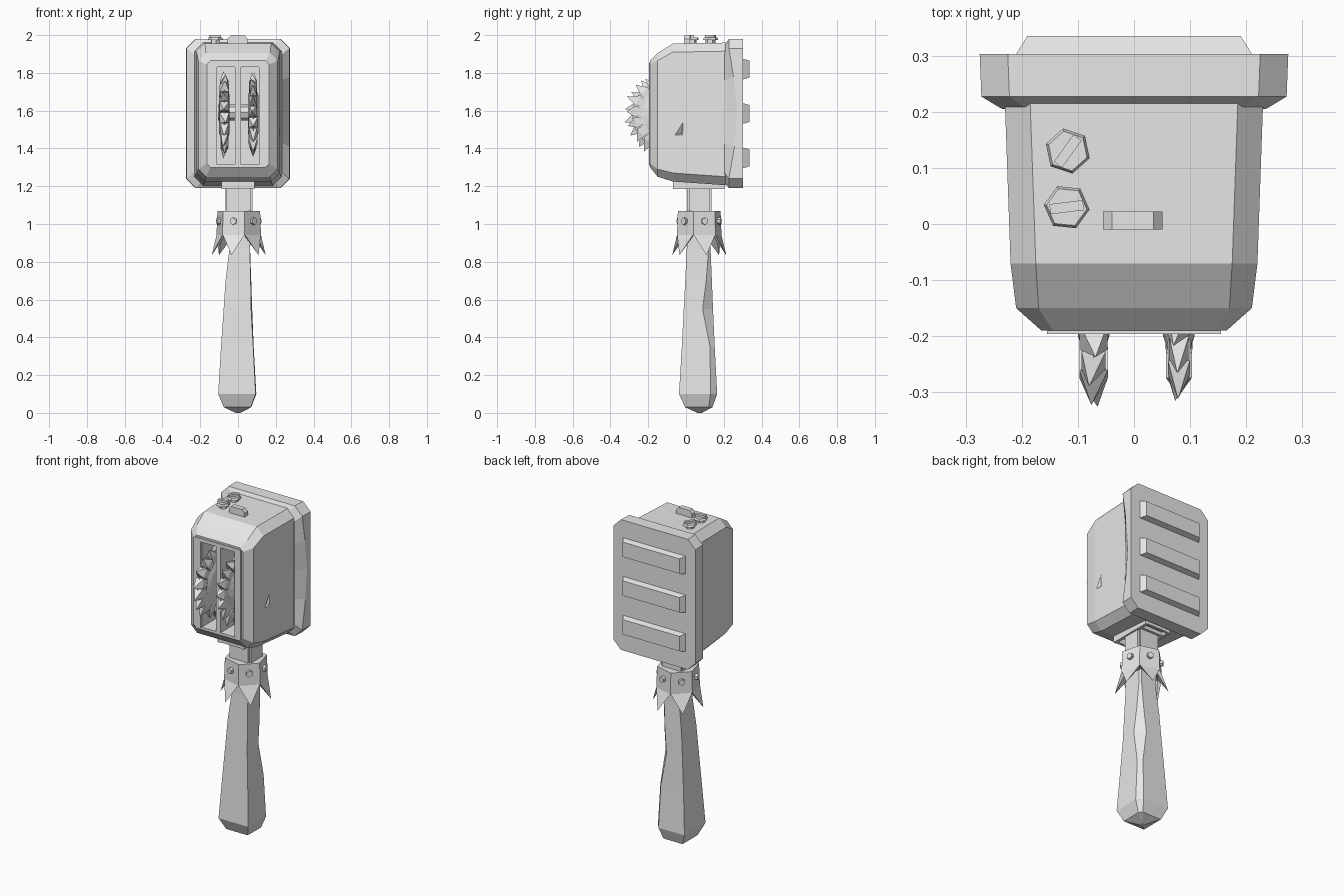
import bpy, bmesh, math, random
from mathutils import Matrix, Vector

random.seed(4)
if "Cube" in bpy.data.objects:
    bpy.data.objects.remove(bpy.data.objects["Cube"])

grey = bpy.data.materials.new("plain_grey")
grey.use_nodes = True
grey.diffuse_color = (0.8, 0.8, 0.8, 1)
grey.node_tree.nodes["Principled BSDF"].inputs["Base Color"].default_value = (0.8, 0.8, 0.8, 1)


def finish(name, bm):
    bmesh.ops.recalc_face_normals(bm, faces=bm.faces)
    mesh = bpy.data.meshes.new(name)
    bm.to_mesh(mesh)
    bm.free()
    mesh.materials.append(grey)
    ob = bpy.data.objects.new(name, mesh)
    bpy.context.collection.objects.link(ob)
    return ob


def hull(bm, points):
    verts = [bm.verts.new(p) for p in points]
    res = bmesh.ops.convex_hull(bm, input=verts)
    spare = {g for g in res["geom_interior"] + res["geom_unused"] if isinstance(g, bmesh.types.BMVert)}
    bmesh.ops.delete(bm, geom=list(spare), context='VERTS')


def box(bm, x0, x1, y0, y1, z0, z1):
    hull(bm, [(x, y, z) for x in (x0, x1) for y in (y0, y1) for z in (z0, z1)])


def cylinder(bm, centre, axis, radius, depth, sides, turn=0, top=None):
    rot = Vector(axis).to_track_quat('Z', 'Y').to_matrix().to_4x4()
    bmesh.ops.create_cone(bm, cap_ends=True, segments=sides, radius1=radius,
                          radius2=radius if top is None else top, depth=depth,
                          matrix=Matrix.Translation(centre) @ rot @ Matrix.Rotation(turn, 4, 'Z'))


def loft(bm, rings):
    rows = [[bm.verts.new(p) for p in ring] for ring in rings]
    n = len(rows[0])
    for a, b in zip(rows, rows[1:]):
        for i in range(n):
            j = (i + 1) % n
            bm.faces.new((a[i], a[j], b[j], b[i]))
    bm.faces.new(rows[0])
    bm.faces.new(rows[-1])


def octagon(y, hx, z0, z1, c):
    return [(s * x, y, z) for s in (-1, 1)
            for x, z in ((hx, z0 + c), (hx, z1 - c), (hx - c, z0), (hx - c, z1))]


# Housing: bevelled box with two blade slots and a small dent
bm = bmesh.new()
hull(bm, octagon(-.19, .165, 1.30, 1.865, .02) + octagon(-.15, .21, 1.25, 1.905, .04)
     + octagon(-.07, .22, 1.225, 1.955, .045) + octagon(.215, .23, 1.205, 1.96, .045))
bmesh.ops.dissolve_limit(bm, angle_limit=.01, verts=bm.verts, edges=bm.edges)
housing = finish("housing", bm)

bm = bmesh.new()
for s in (-1, 1):
    box(bm, *sorted((s * .016, s * .11)), -.3, 0, 1.315, 1.83)
hull(bm, [(.24, -.1, 1.46), (.24, -.005, 1.6), (.24, -.01, 1.46), (.205, -.025, 1.48)])
cutter = finish("slot_cutter", bm)
cutter.hide_render = True
mod = housing.modifiers.new("slots", 'BOOLEAN')
mod.operation, mod.solver, mod.object = 'DIFFERENCE', 'EXACT', cutter
bpy.context.view_layer.objects.active = housing
bpy.ops.object.modifier_apply(modifier="slots")
bpy.data.objects.remove(cutter)

# Raised rim around the slots
bm = bmesh.new()
for s in (-1, 1):
    box(bm, *sorted((s * .115, s * .155)), -.196, -.185, 1.31, 1.855)
box(bm, -.155, .155, -.196, -.185, 1.835, 1.855)
finish("slot_rim", bm)


# Back plate: chamfered slab whose front edge is worn on one side
def plate_ring(hx, z0, z1, c, y, wear):
    right = [(hx, y + wear * w, z0 + c + (z1 - z0 - 2 * c) * t)
             for t, w in ((0, 0), (.25, .03), (.52, .045), (.78, .025), (1, 0))]
    return ([(-hx + c, y, z0), (hx - c, y, z0)] + right
            + [(hx - c, y, z1), (-hx + c, y, z1), (-hx, y, z1 - c), (-hx, y, z0 + c)])


bm = bmesh.new()
loft(bm, [plate_ring(.235, 1.225, 1.945, .045, .205, 0),
          plate_ring(.272, 1.19, 1.98, .05, .227, 1),
          plate_ring(.275, 1.19, 1.98, .05, .303, 0)])
finish("back_plate", bm)

# Three tapered bars on the back
bm = bmesh.new()
for z in (1.35, 1.585, 1.82):
    hull(bm, [(sx * hx, y, z + sz * hz) for sx in (-1, 1) for sz in (-1, 1)
              for hx, y, hz in ((.212, .3, .055), (.19, .335, .045))])
finish("back_bars", bm)


# Saw blades: lens-shaped discs with rough hooked teeth
def blade(name, cx, phase):
    bm = bmesh.new()
    cy, cz, teeth = -.1, 1.58, 18
    for s in (-1, 1):
        cylinder(bm, (cx + s * .014, cy, cz), (s, 0, 0), .185, .028, teeth, phase, .1)

    def at(a, r, x):
        return (cx + x, cy + r * math.cos(a), cz + r * math.sin(a))
    for i in range(teeth):
        a = phase + i * math.tau / teeth
        w = random.uniform(.017, .026)
        hull(bm, [at(a + d, r, s * w) for d in (-.16, .16) for r in (.13, .175) for s in (-1, 1)]
             + [at(a + random.uniform(.02, .14), random.uniform(.215, .232), random.uniform(-.01, .01))])
    return finish(name, bm)


blade("right_blade", -.072, .1)
blade("left_blade", .08, .25)
bm = bmesh.new()
cylinder(bm, (0, -.1, 1.59), (1, 0, 0), .042, .21, 8)
finish("axle", bm)

# Top: two hexagonal knobs with grips, and a small catch
for name, pos, turn in (("rear_knob", (-.118, .13), .95), ("front_knob", (-.12, .03), .12)):
    bm = bmesh.new()
    cylinder(bm, (*pos, 1.962), (0, 0, 1), .026, .03, 6, turn)
    cylinder(bm, (*pos, 1.98), (0, 0, 1), .041, .014, 6, turn + .3, .036)
    grip = Matrix.Translation((*pos, 1.99)) @ Matrix.Rotation(turn, 4, 'Z') @ Matrix.Diagonal((.06, .018, .02, 1))
    bmesh.ops.create_cube(bm, size=1, matrix=grip)
    finish(name, bm)
bm = bmesh.new()
hull(bm, [(s * x - .002, y, z) for s in (-1, 1) for y in (-.01, .022) for x, z in ((.053, 1.945), (.053, 1.98), (.037, 1.998))])
finish("top_catch", bm)

# Neck and the bracket under the housing
bm = bmesh.new()
box(bm, -.06, .065, .005, .135, 1.03, 1.25)
for sx in (-.065, .06):
    box(bm, sx, sx + .018, .015, .125, 1.03, 1.25)
finish("neck", bm)
bm = bmesh.new()
for s in (-1, 1):
    box(bm, *sorted((s * .07, s * .088)), -.07, .205, 1.185, 1.24)
for y in (-.07, -.01, .14, .19):
    box(bm, -.088, .088, y, y + .015, 1.188, 1.24)
finish("neck_bracket", bm)


# Collar: hexagonal band with a bolt and a flared spike on every side
def around(a, r, z):
    return (.004 + r * math.sin(a), .07 - r * math.cos(a), z)


bm = bmesh.new()
sides = [math.radians(-15 + 60 * i) for i in range(6)]
half = math.pi / 6
hull(bm, [around(a + half, r, z) for a in sides for r, z in ((.122, .94), (.117, 1.07))])
finish("collar", bm)
spikes, bolts = bmesh.new(), bmesh.new()
for a in sides:
    hull(spikes, [around(a + d, r, .945) for d in (-half, half) for r in (.121, .095)] + [around(a, .148, .835)])
    axis = (math.sin(a), -math.cos(a), 0)
    cylinder(bolts, around(a, .108, 1.015), axis, .019, .022, 6)
finish("collar_spikes", spikes)
finish("collar_bolts", bolts)

# Handle: tapering square grip with one chipped long edge
bm = bmesh.new()
rings = []
for z, x0, x1, y0, y1, chip in ((0, -.012, .012, .06, .085, .004), (.03, -.075, .07, -.005, .14, .02),
                                (.1, -.105, .097, -.037, .165, .035), (.35, -.09, .083, -.022, .152, .025),
                                (.55, -.076, .075, -.012, .143, .055), (.7, -.066, .07, -.004, .137, .03),
                                (.87, -.045, .064, .004, .13, .01), (1.0, -.06, .064, .004, .13, .01)):
    rings.append([(x0, y0, z), (x1 - .1 * chip, y0, z), (x1, y1 - chip, z), (x1 - chip * .8, y1, z), (x0, y1, z)])
loft(bm, rings)
finish("handle", bm)
